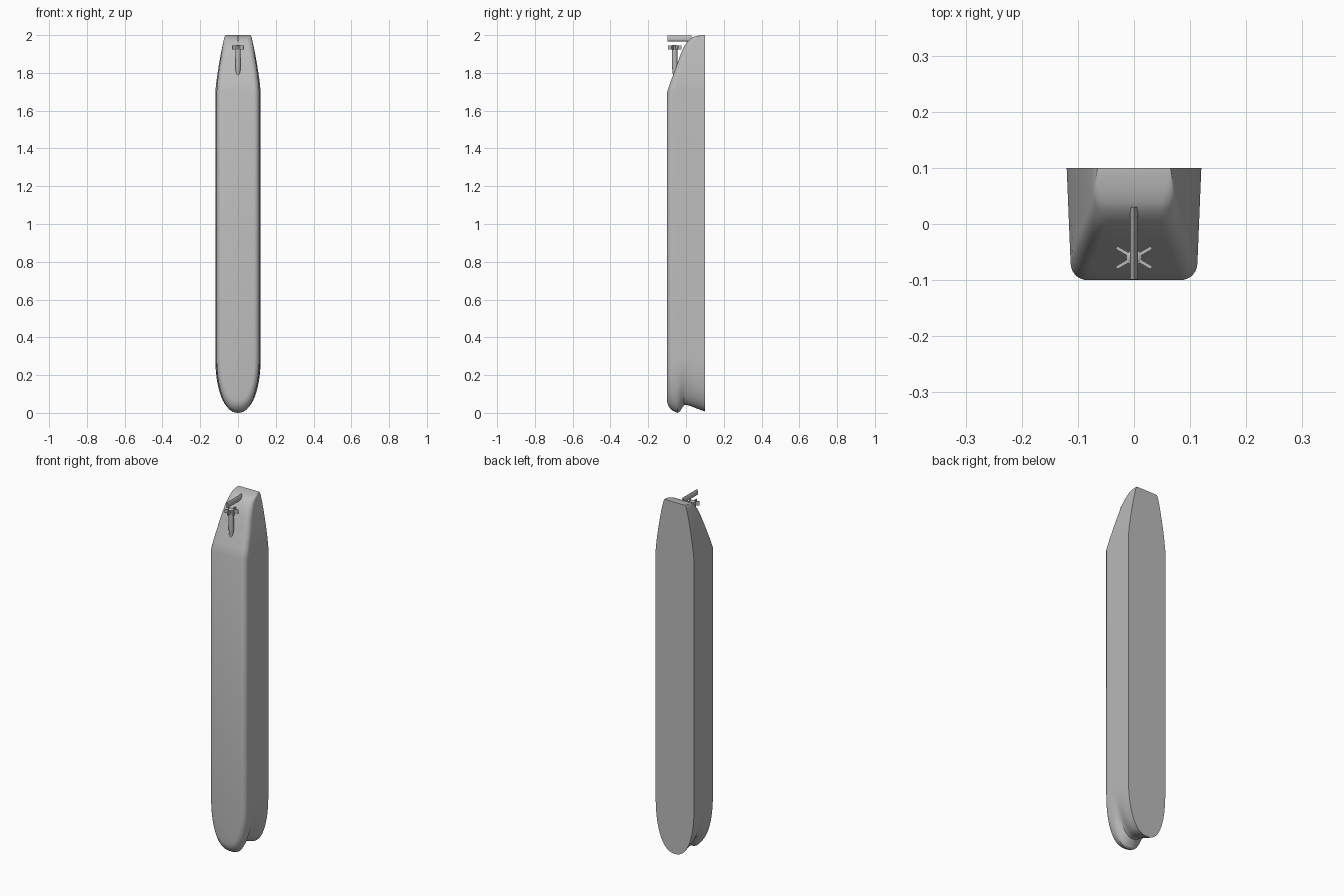
import bpy, bmesh, math
from mathutils import Matrix, Vector

cube = bpy.data.objects.get("Cube")
if cube:
    bpy.data.objects.remove(cube, do_unlink=True)

grey = bpy.data.materials.new("hull_grey")
grey.use_nodes = True
colour = (0.5, 0.5, 0.5, 1)
grey.diffuse_color = colour
grey.node_tree.nodes["Principled BSDF"].inputs["Base Color"].default_value = colour

DECK = 0.1


def lerp_table(table, v):
    """Piecewise linear lookup in (key, value) pairs."""
    for (a, p), (b, q) in zip(table, table[1:]):
        if v <= b:
            return p + (q - p) * max(0, (v - a) / (b - a))
    return table[-1][1]


def finish(name, bm, angle=30):
    bmesh.ops.remove_doubles(bm, verts=bm.verts, dist=0.00005)
    bmesh.ops.recalc_face_normals(bm, faces=bm.faces)
    mesh = bpy.data.meshes.new(name)
    bm.to_mesh(mesh)
    bm.free()
    mesh.materials.append(grey)
    obj = bpy.data.objects.new(name, mesh)
    bpy.context.collection.objects.link(obj)
    bpy.ops.object.select_all(action='DESELECT')
    obj.select_set(True)
    bpy.context.view_layer.objects.active = obj
    bpy.ops.object.shade_smooth_by_angle(angle=math.radians(angle))
    return obj


def loft(name, rings, angle=30):
    bm = bmesh.new()
    loops = [[bm.verts.new(p) for p in ring] for ring in rings]
    n = len(loops[0])
    for a, b in zip(loops, loops[1:]):
        for i in range(n):
            j = (i + 1) % n
            bm.faces.new((a[i], a[j], b[j], b[i]))
    if len({v.co.x for v in loops[0]}) > 1:
        bm.faces.new(loops[0])
    bm.faces.new(loops[-1])
    return finish(name, bm, angle)


def half_section(deck_w, bilge_w, bottom):
    """Half cross-section from deck edge down the side and round the bilge."""
    r = min(0.03, 0.4 * (DECK - bottom))
    side = 14
    pts = []
    for i in range(side):
        k = i / side
        pts.append((deck_w + (bilge_w - deck_w) * k,
                    DECK + (bottom + r - DECK) * k))
    for i in range(8):
        a = math.pi / 2 * i / 7
        pts.append((bilge_w - r + r * math.cos(a), bottom + r - r * math.sin(a)))
    return pts


def mirrored(half):
    return half + [(-x, y, z) for x, y, z in reversed(half)]


# Bow: every waterline curves in to a stem with a bulb below
stem = [(-0.1, 0.06), (-0.095, 0.04), (-0.08, 0.018), (-0.06, 0.006),
        (-0.045, 0.0), (-0.03, 0.008), (-0.015, 0.04), (0, 0.043),
        (0.03, 0.034), (0.06, 0.022), (DECK, 0.008)]
BOW = 0.3
mid = half_section(0.12, 0.113, -0.1)
rings = []
for k in range(24, -1, -1):
    t = math.sin(math.pi / 2 * k / 24)
    half = []
    for x, y in mid:
        full = max(0, 1 - t ** 2.2) ** 0.42
        pinch = 1 - 0.22 * t * t * math.exp(-((y + 0.005) / 0.035) ** 2)
        half.append((x * full * pinch, y, BOW - (BOW - lerp_table(stem, y)) * t))
    rings.append(mirrored(half))

# Stern: height, deck half width, bilge half width, bottom position
stern = [(1.7, 0.12, 0.113, -0.1), (1.75, 0.115, 0.109, -0.083),
         (1.8, 0.108, 0.103, -0.064), (1.85, 0.1, 0.096, -0.046),
         (1.9, 0.091, 0.088, -0.028), (1.94, 0.083, 0.082, -0.01),
         (1.965, 0.077, 0.077, 0.007), (1.982, 0.073, 0.074, 0.024),
         (1.99, 0.07, 0.072, 0.038), (1.996, 0.067, 0.069, 0.06),
         (2.0, 0.065, 0.066, 0.09)]
for z, deck_w, bilge_w, bottom in stern:
    rings.append(mirrored([(x, y, z) for x, y in half_section(deck_w, bilge_w, bottom)]))
loft("hull", rings)

# Rudder: foil section running from the stern down to the keel line
foil = [(0, 1.999), (0.004, 1.992), (0.007, 1.978), (0.005, 1.969), (0, 1.966)]
foil += [(-x, z) for x, z in foil[-2:0:-1]]
loft("rudder", [[(x, y, z) for x, z in foil] for y in (-0.099, 0.03)])

# Shaft and hub: round profile around the propeller axis
AXIS = -0.06
profile = [(0.006, 1.77), (0.012, 1.81), (0.014, 1.84), (0.014, 1.92),
           (0.014, 1.944), (0.008, 1.948)]
loft("propeller_shaft", [
    [(r * math.cos(i * math.tau / 16), AXIS + r * math.sin(i * math.tau / 16), z)
     for i in range(16)] for r, z in profile])

# Propeller: six flat blades
bm = bmesh.new()
for i in range(6):
    turn = Matrix.Rotation(math.radians(30 + 60 * i), 4, 'Z')
    place = (Matrix.Translation(Vector((0, AXIS, 1.934))) @ turn
             @ Matrix.Translation(Vector((0.022, 0, 0)))
             @ Matrix.Diagonal((0.028, 0.006, 0.022, 1)))
    bmesh.ops.create_cube(bm, size=1, matrix=place)
finish("propeller_blades", bm)
